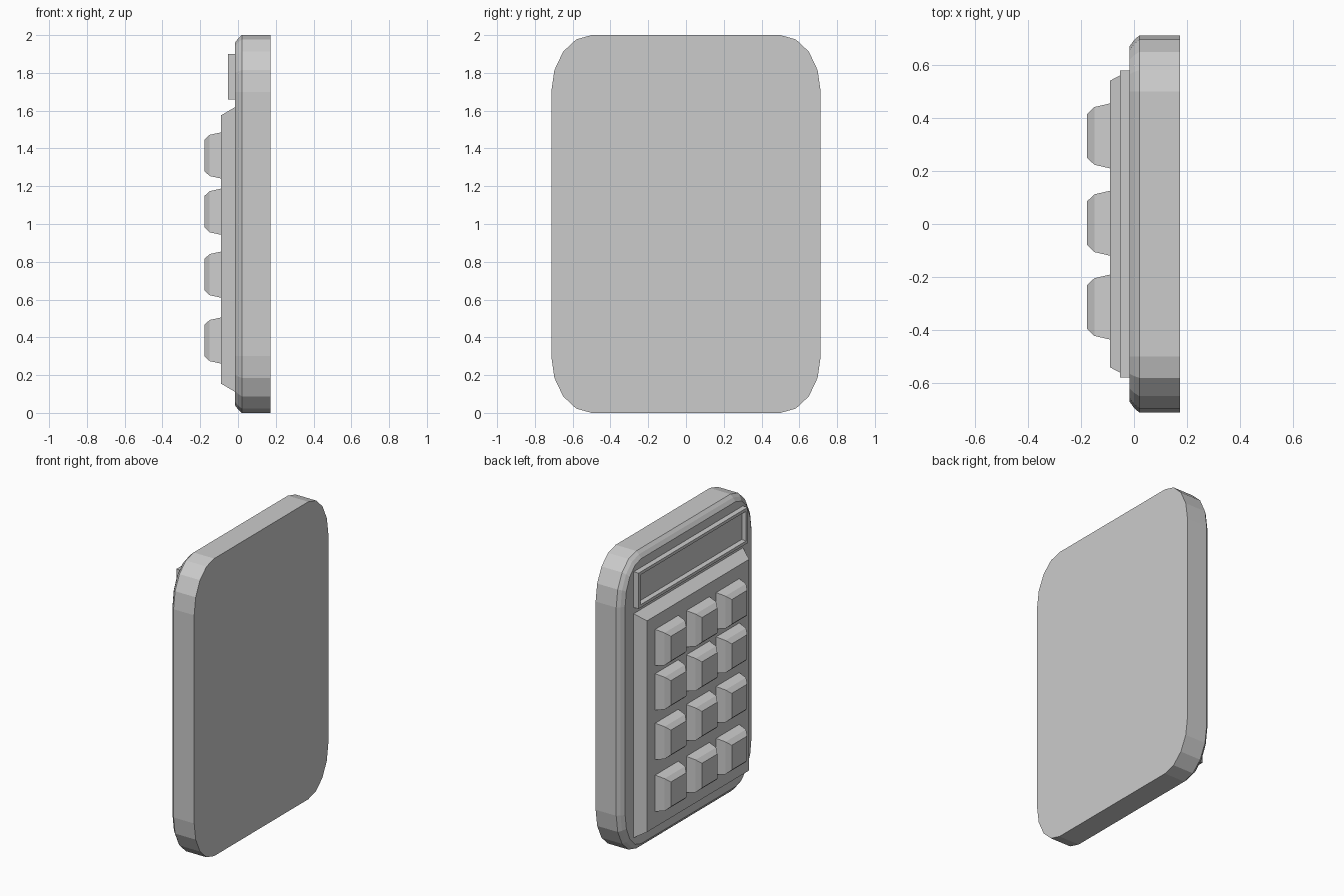
import bpy, bmesh, math

if "Cube" in bpy.data.objects:
    bpy.data.objects.remove(bpy.data.objects["Cube"])


def loft(name, sections):
    """Closed solid through matching (y, z) loops placed at successive x."""
    bm = bmesh.new()
    loops = [[bm.verts.new((x, y, z)) for y, z in pts] for x, pts in sections]
    n = len(loops[0])
    for a, b in zip(loops, loops[1:]):
        for i in range(n):
            j = (i + 1) % n
            bm.faces.new((a[i], a[j], b[j], b[i]))
    bm.faces.new(loops[0])
    bm.faces.new(loops[-1])
    bmesh.ops.recalc_face_normals(bm, faces=bm.faces)
    mesh = bpy.data.meshes.new(name)
    bm.to_mesh(mesh)
    bm.free()
    obj = bpy.data.objects.new(name, mesh)
    bpy.context.collection.objects.link(obj)
    return obj


def rect(cy, cz, hy, hz):
    return [(cy - hy, cz - hz), (cy + hy, cz - hz),
            (cy + hy, cz + hz), (cy - hy, cz + hz)]


def rounded(inset):
    """Body outline with four-segment elliptical corners."""
    pts = []
    for q, (sy, sz) in enumerate([(1, 1), (-1, 1), (-1, -1), (1, -1)]):
        for k in range(5):
            a = math.pi / 2 * (q + k / 4)
            pts.append((sy * 0.5 + (0.213 - inset) * math.cos(a),
                        1 + sz * 0.7 + (0.3 - inset) * math.sin(a)))
    return pts


# Rounded slab body with chamfered front edge
loft("body", [(0.173, rounded(0)), (0.02, rounded(0)),
              (0.0, rounded(0.018)), (-0.017, rounded(0.042))])

# Raised key panel with sloped sides
loft("key_panel", [(0.0, rect(0, 0.865, 0.59, 0.763)),
                   (-0.09, rect(0, 0.865, 0.542, 0.71))])

# Display: frame stepping down into a recessed screen
loft("display", [(0.0, rect(0, 1.78, 0.58, 0.12)),
                 (-0.053, rect(0, 1.78, 0.58, 0.12)),
                 (-0.053, rect(0, 1.78, 0.56, 0.10)),
                 (-0.03, rect(0, 1.78, 0.55, 0.09))])

# Keys: four rows of three tapered caps
for r, cz in enumerate((1.363, 1.065, 0.732, 0.383)):
    for c, cy in enumerate((0.333, 0.003, -0.314)):
        loft(f"key_{r + 1}_{c + 1}", [(-0.085, rect(cy, cz, 0.124, 0.123)),
                                      (-0.15, rect(cy, cz, 0.109, 0.109)),
                                      (-0.178, rect(cy, cz, 0.082, 0.083))])
